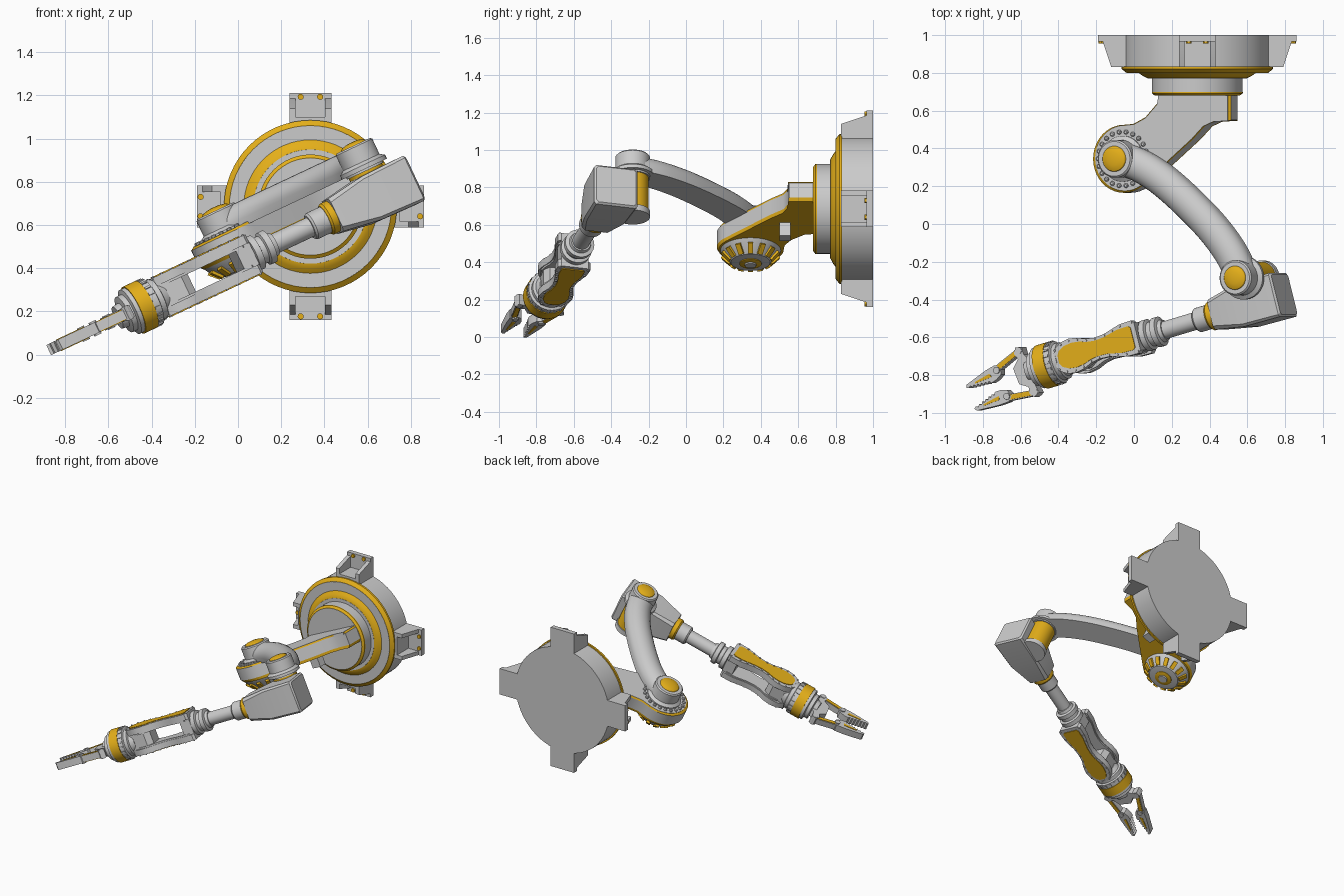
import bpy, bmesh
from math import sin, cos, pi, radians
from mathutils import Matrix, Vector

if "Cube" in bpy.data.objects:
    bpy.data.objects.remove(bpy.data.objects["Cube"])

yellow = bpy.data.materials.new("yellow_paint")
yellow.diffuse_color = (0.78, 0.43, 0.01, 1)
yellow.use_nodes = True
yellow.node_tree.nodes["Principled BSDF"].inputs["Base Color"].default_value = yellow.diffuse_color
T = lambda x, y, z: Matrix.Translation((x, y, z))
R = lambda a, ax: Matrix.Rotation(radians(a), 4, ax)

# Frames: wall base, tilted arm plane, forearm (x along it), gripper
BASE = T(.335, 0, .685) @ R(90, 'X')            # local z points to -y
ARM = T(.335, 0, .685) @ R(-25.2, 'Y')
FORE = ARM @ T(.054, -.485, -.085) @ R(195.2, 'Z')
AXIS = FORE @ R(90, 'Y')                        # lathe axis along the forearm
GRIP = FORE @ T(1.1, 0, 0) @ R(8, 'Z')


def loft(name, rings, mat, col=None):
    """Skin equal-sized point rings and cap both ends."""
    bm = bmesh.new()
    vs = [[bm.verts.new(p) for p in r] for r in rings]
    n = len(vs[0])
    for a, b in zip(vs, vs[1:]):
        for i in range(n):
            j = (i + 1) % n
            bm.faces.new((a[i], a[j], b[j], b[i]))
    bm.faces.new(vs[0][::-1])
    bm.faces.new(vs[-1])
    bmesh.ops.recalc_face_normals(bm, faces=bm.faces)
    me = bpy.data.meshes.new(name)
    bm.to_mesh(me)
    bm.free()
    ob = bpy.data.objects.new(name, me)
    bpy.context.collection.objects.link(ob)
    ob.matrix_world = mat
    if col:
        me.materials.append(col)
    return ob


def lathe(name, prof, mat, col=None, n=48):
    return loft(name, [[(r * cos(2 * pi * i / n), r * sin(2 * pi * i / n), h)
                        for i in range(n)] for r, h in prof], mat, col)


def prism(name, pts, z0, z1, mat, col=None, top=None):
    return loft(name, [[(x, y, z0) for x, y in pts],
                       [(x, y, z1) for x, y in (top or pts)]], mat, col)


def box(name, x0, x1, y0, y1, z0, z1, mat, col=None):
    return prism(name, [(x0, y0), (x1, y0), (x1, y1), (x0, y1)], z0, z1, mat, col)


def scaled(pts, k, c):
    return [(c[0] + (x - c[0]) * k, c[1] + (y - c[1]) * k) for x, y in pts]


# Round wall base with stepped rings
lathe("base_drum", [(.39, -1), (.39, -.83)], BASE, n=64)
lathe("base_outer_ring", [(.40, -.835), (.40, -.82), (.375, -.8)], BASE, yellow, 64)
lathe("base_face", [(.376, -.82), (.374, -.799)], BASE, n=64)
lathe("base_middle_ring", [(.31, -.80), (.29, -.785), (.265, -.772)], BASE, yellow, 64)
lathe("base_middle_face", [(.266, -.78), (.264, -.771)], BASE, n=64)
lathe("turntable", [(.24, -.79), (.24, -.695)], BASE, n=64)
lathe("turntable_rim", [(.241, -.70), (.241, -.692), (.225, -.68)], BASE, yellow, 64)
lathe("turntable_face", [(.224, -.70), (.224, -.679)], BASE, n=64)

# Four mounting feet with sloped side walls
for k in range(4):
    m = BASE @ R(90 * k, 'Z')
    box("foot_plate", .36, .525, -.0975, .0975, -1, -.965, m)
    box("foot_core", .34, .415, -.0975, .0975, -.97, -.83, m)
    for s in (-1, 1):
        wall = m @ T(0, s * .083, 0) @ R(90, 'X')
        prism("foot_wall", [(.36, -1), (.505, -1), (.50, -.965), (.455, -.83), (.36, -.83)],
              -.0145, .0145, wall)
        lathe("foot_bolt", [(.014, -.97), (.014, -.955)], m @ T(.508, s * .045, 0), yellow, 12)

# Shoulder bracket from turntable to shoulder joint
SH = (-.406, .345)
prof = [(.22, .70), (-.2, .70), (-.21, .64), (-.28, .565), (-.35, .53)]
prof += [(SH[0] + .18 * cos(radians(a)), SH[1] + .18 * sin(radians(a))) for a in range(90, 316, 9)]
prof += [(0, .45), (.07, .52), (.13, .545), (.22, .55)]
c = (-.12, .45)
prism("bracket", prof, -.035, .05, ARM)
for z, dz in ((.05, .01), (-.035, -.02)):
    prism("bracket_trim", prof, z, z + dz, ARM, yellow, scaled(prof, .965, c))
prism("bracket_top_cover", scaled(prof, .963, c), .04, .062, ARM)
box("bracket_lug", -.125, -.055, .5, .56, -.13, -.03, ARM)

# Shoulder hub: bolt circle on top, toothed dome below
SHM = ARM @ T(SH[0], SH[1], 0)
lathe("shoulder_dome", [(.165, -.05), (.15, -.075), (.105, -.125), (.07, -.13)], SHM)
lathe("shoulder_dome_ring", [(.06, -.125), (.06, -.134), (.05, -.138)], SHM, yellow, 32)
lathe("shoulder_dome_boss", [(.035, -.13), (.03, -.145)], SHM, None, 24)
for k in range(14):
    box("shoulder_tooth", -.03, .03, -.014, .014, -.012, .012,
        SHM @ R(k * 360 / 14, 'Z') @ T(.13, 0, -.098) @ R(-45, 'Y'), yellow)
for k in range(22):
    lathe("shoulder_bolt", [(.012, .055), (.012, .07), (.007, .074)],
          SHM @ R(k * 360 / 22, 'Z') @ T(.143, 0, 0), None, 10)


def joint(name, mat, r):
    lathe(name + "_ring", [(r + .022, .05), (r + .022, .07), (r, .085)], mat)
    lathe(name + "_cylinder", [(r, .04), (r, .162), (r - .008, .17)], mat)
    q = r * .68
    lathe(name + "_cap", [(q, .165)] + [(q * cos(a), .17 + .018 * sin(a))
          for a in (0, .35, .7, 1.05, 1.4)], mat, yellow)


EL = ARM @ T(.30, -.285, 0)
joint("shoulder", SHM, .1)
joint("elbow", EL, .093)

# Curved upper arm: rounded top, flat underside
key = [Vector(p) for p in ((-.58, .33), SH, (-.19, .25), (.065, .04), (.222, -.137), (.30, -.285), (.35, -.42))]
path = []
for i in range(1, len(key) - 2):
    p0, p1, p2, p3 = key[i - 1:i + 3]
    for t in [j / 8 for j in range(8)]:
        path.append(.5 * (2 * p1 + (p2 - p0) * t + (2 * p0 - 5 * p1 + 4 * p2 - p3) * t * t
                          + (3 * p1 - p0 - 3 * p2 + p3) * t ** 3))
path.append(key[-2])
sect = [(-.086, .05), (.086, .05)] + [(.088 * cos(pi * k / 14), .085 + .078 * sin(pi * k / 14)) for k in range(15)]
rings = []
for i, p in enumerate(path):
    d = (path[min(i + 1, len(path) - 1)] - path[max(i - 1, 0)]).normalized()
    rings.append([(p.x - d.y * w, p.y + d.x * w, h) for w, h in sect])
loft("upper_arm", rings, ARM)

# Elbow hinge and tapered elbow housing
lathe("elbow_hinge", [(.085, -.165), (.085, .045)], EL, yellow)
lathe("elbow_hinge_foot", [(.092, -.19), (.092, -.155)], EL)


def rect(s, a, b, k):
    return [(s, y, z) for y, z in ((a, b - k), (a - k, b), (k - a, b), (-a, b - k),
                                   (-a, k - b), (k - a, -b), (a - k, -b), (a, k - b))]


loft("elbow_housing", [rect(-.43, .11, .105, .012), rect(-.42, .12, .115, .012),
                       rect(-.2, .115, .11, .014), rect(-.02, .082, .083, .02)], FORE)
lathe("elbow_collar", [(.078, -.03), (.078, .01), (.07, .02)], AXIS, yellow)

# Forearm rod and flange
lathe("forearm_sleeve", [(.066, 0), (.066, .09), (.058, .1)], AXIS)
lathe("forearm_rod", [(.047, .08), (.047, .32)], AXIS)
lathe("forearm_flange", [(.055, .29), (.06, .31), (.08, .315), (.08, .345), (.066, .35), (.066, .375),
                         (.084, .38), (.084, .41), (.06, .415), (.06, .44)], AXIS)

# Fork of two bone-shaped plates with yellow faces
half = [(.415, .075), (.43, .09), (.5, .088), (.55, .075), (.6, .062), (.66, .058), (.71, .066),
        (.76, .085), (.81, .093), (.86, .085), (.9, .06), (.915, .03)]
bone = half + [(x, -y) for x, y in reversed(half)]
face = [(.44 + (x - .415) * .9, y * .72) for x, y in bone]
for s in (-1, 1):
    prism("fork_plate", bone, s * .055, s * .097, FORE)
    prism("fork_face", face, s * .09, s * .102, FORE, yellow)
    prism("fork_inner_plate", scaled(bone, .9, (.66, 0)), s * .045, s * .06, FORE)
    for x, y in half[1:11]:
        for t in (-1, 1):
            lathe("fork_bolt", [(.006, .09), (.006, .103)],
                  FORE @ T(x, t * y * .87, 0) @ R(0 if s > 0 else 180, 'X'), None, 8)
box("fork_root", .415, .49, -.075, .075, -.09, .09, FORE)
prism("fork_end_block", [(.74, -.05), (.78, -.075), (.92, -.06), (.92, .06), (.78, .075), (.74, .05)],
      -.06, .06, FORE)

# Wrist with yellow band
lathe("wrist_inner", [(.07, .87), (.085, .9), (.1, .905), (.1, .93), (.114, .935), (.114, .972)], AXIS)
lathe("wrist_band", [(.119, .968), (.119, 1.035)], AXIS, yellow)
lathe("wrist_outer", [(.112, 1.03), (.112, 1.055), (.09, 1.06), (.09, 1.085), (.06, 1.09), (.055, 1.12)], AXIS)
for k in range(20):
    box("wrist_stud", .94, .966, -.006, .006, .11, .119, FORE @ R(18 * k, 'X'))

# Gripper palm and two mirrored fingers
palm = [(-.02, .055), (.0, .09), (-.005, .13), (.03, .142), (.05, .115), (.04, .08), (.085, .045)]
prism("palm", palm + [(x, -y) for x, y in reversed(palm)], -.03, .03, GRIP)
link = [(.005, .108), (.02, .137), (.19, .098), (.185, .064)]
jaw = [(.15, .085), (.18, .105), (.24, .1), (.37, .075), (.378, .06)]
jaw += [(.365 - .011 * i, .052 - .0022 * i + (.012 if i % 2 else 0)) for i in range(13)]
jaw += [(.2, .03), (.165, .045)]
for s in (-1, 1):
    flip = lambda pts: [(x, y * s) for x, y in pts]
    prism("finger_link", flip(link), -.022, .022, GRIP)
    prism("finger_inlay", flip(scaled(link, .75, (.1, .1))), -.026, .026, GRIP, yellow)
    prism("jaw", flip(jaw), -.026, .026, GRIP)
    prism("jaw_inlay", flip([(.22, .055), (.225, .075), (.32, .068), (.32, .06)]), -.029, .029, GRIP, yellow)
    for x, y in ((.018, .12), (.178, .075)):
        lathe("finger_pivot", [(.018, -.034), (.018, .034)], GRIP @ T(x, y * s, 0), None, 16)

# Smooth round parts, keep hard edges
for ob in bpy.data.objects:
    ob.select_set(True)
    bpy.context.view_layer.objects.active = ob
bpy.ops.object.shade_smooth_by_angle(angle=radians(30))
